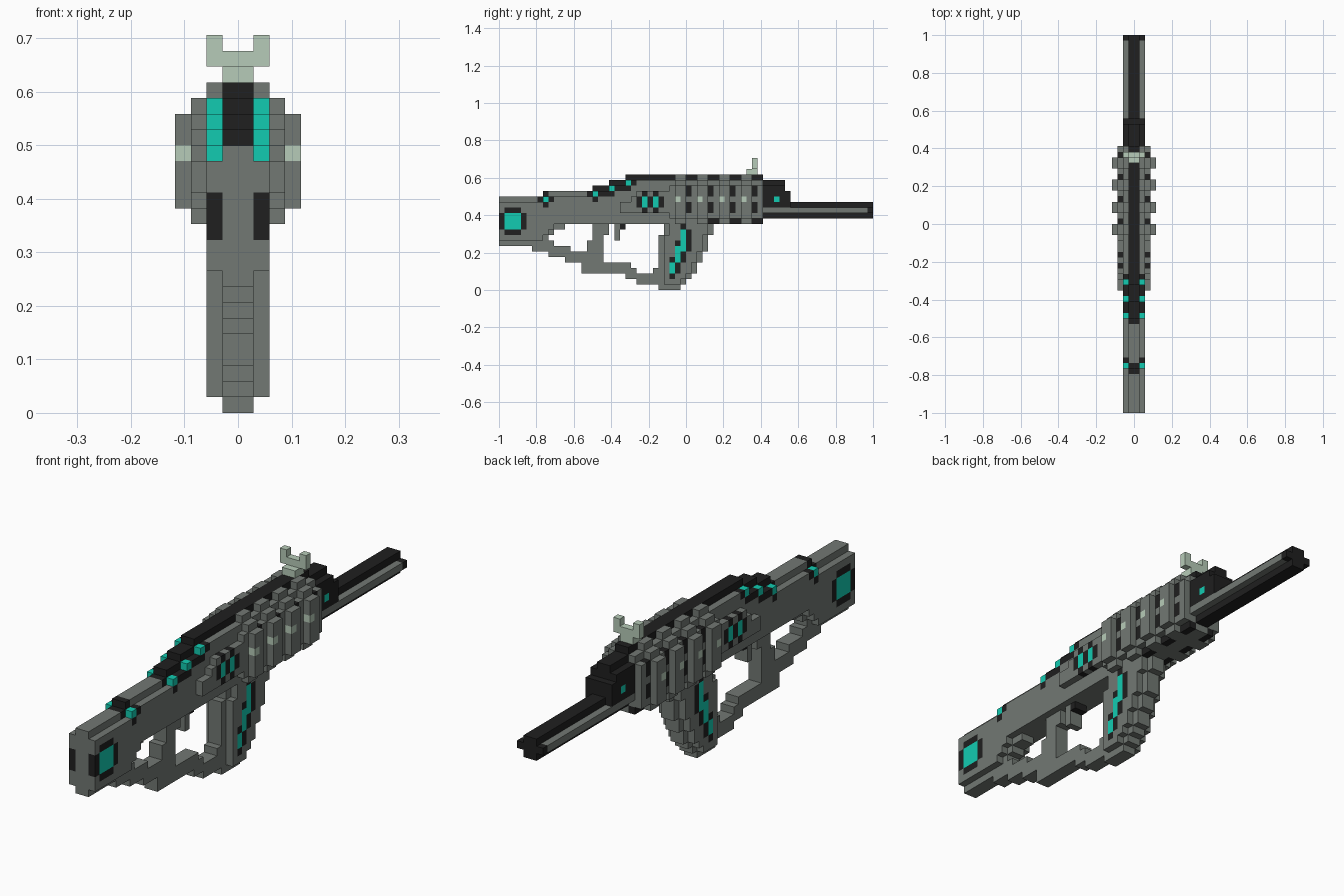
import bpy, bmesh

if "Cube" in bpy.data.objects:
    bpy.data.objects.remove(bpy.data.objects["Cube"])

V = 1 / 34            # one block; y index 0..68 runs back to muzzle, z index from the ground
cells = {}            # (x, y, z) -> [part, colour]

COLOURS = {
    "grey_metal": (0.168, 0.188, 0.172, 1),
    "black_metal": (0.014, 0.014, 0.014, 1),
    "teal_glow": (0.006, 0.60, 0.44, 1),
    "pale_green": (0.47, 0.60, 0.48, 1),
}
G, D, T, L = range(4)
mats = []
for name, col in COLOURS.items():
    m = bpy.data.materials.new(name)
    m.diffuse_color = col
    m.use_nodes = True
    m.node_tree.nodes["Principled BSDF"].inputs["Base Color"].default_value = m.diffuse_color
    mats.append(m)


def block(part, col, hw, y0, y1, z0, z1, inner=0):
    """Fill a mirrored block of half-width hw (hollow inside 'inner')."""
    for a in range(inner, hw):
        for y in range(y0, y1):
            for z in range(z0, z1):
                for x in (a, -1 - a):
                    cells[(x, y, z)] = [part, col]


def paint(col, y0, y1, z0, z1):
    """Colour the outermost blocks on both sides."""
    for y in range(y0, y1):
        for z in range(z0, z1):
            for a in (3, 2, 1, 0):
                if (a, y, z) in cells:
                    cells[(a, y, z)][1] = cells[(-1 - a, y, z)][1] = col
                    break


# stock: wide core with a narrow ridge above and below
for y0, y1, z0, z1 in [(0, 8, 9, 16), (8, 9, 10, 17), (9, 10, 11, 17), (10, 17, 12, 17)]:
    block("stock", G, 2, y0, y1, z0, z1)
block("stock", G, 1, 0, 6, 8, 17)
block("stock", G, 1, 6, 9, 7, 17)
block("stock", G, 1, 9, 10, 10, 17)
block("stock", G, 1, 10, 12, 11, 17)
block("stock", G, 1, 8, 17, 16, 18)

# receiver, stepping up towards the middle
for y0, y1, top in [(17, 20, 18), (20, 23, 19), (23, 48, 20)]:
    block("receiver", G, 2, y0, y1, 12, top)
    block("top_rail", D, 1, y0, y1, top, top + 1)

# lower guard rail and strut
for y0, y1, z0, z1 in [(9, 10, 6, 9), (10, 12, 6, 8), (12, 13, 5, 8), (13, 15, 5, 7),
                       (15, 16, 3, 7), (16, 19, 3, 7), (19, 23, 3, 5), (23, 24, 2, 5),
                       (24, 25, 2, 4), (25, 28, 1, 3), (28, 30, 1, 4),
                       (16, 19, 6, 9), (17, 19, 9, 10), (17, 20, 10, 12)]:
    block("guard_rail", G, 1, y0, y1, z0, z1)

# trigger
block("trigger", G, 1, 21, 22, 9, 12)
block("trigger", D, 1, 22, 23, 11, 12)

# grip: narrow edge around a wide core
for z0, z1, y0, y1 in [(0, 1, 29, 33), (1, 2, 29, 34), (2, 3, 29, 35), (3, 5, 29, 36),
                       (5, 7, 29, 37), (7, 10, 29, 38), (10, 12, 30, 39)]:
    block("grip", G, 1, y0, y1, z0, z1)
    if z0 > 0:
        block("grip", G, 2, y0 + 1, y1 - 1, z0, z1)

# raised side panel
for y0, z1 in [(22, 16), (24, 17), (25, 18)]:
    block("side_panel", G, 3, y0, 31, 14, z1, 2)

# ribbed fore-end
block("fore_end", G, 3, 31, 48, 13, 19, 2)
for y in (32, 36, 40, 44):
    block("rib", G, 2, y, y + 2, 20, 21, 1)
    block("rib", G, 3, y, y + 2, 12, 20, 2)
    block("rib", G, 4, y, y + 2, 13, 19, 3)
    paint(L, y, y + 1, 16, 17)
    paint(D, y + 2, y + 3, 17, 19)
    paint(D, y + 2, y + 3, 14, 16)
    if y > 32:
        paint(D, y + 2, y + 4, 12, 13)

# barrel with grey side strips, dark tip and collar
block("barrel", D, 1, 48, 68, 13, 16)
block("barrel", G, 2, 48, 67, 14, 15, 1)
block("barrel", D, 2, 67, 68, 14, 15, 1)
block("collar", D, 2, 48, 53, 15, 18)
block("collar", D, 1, 48, 52, 18, 20)
block("collar", D, 2, 48, 52, 18, 19)
paint(T, 50, 51, 16, 17)

# forked sight
block("sight", L, 1, 45, 47, 21, 22)
block("sight", L, 2, 46, 47, 22, 23)
block("sight", L, 2, 46, 47, 23, 24, 1)

# stock lamp: dark rim with clipped corners, teal centre
paint(D, 0, 5, 11, 14)
paint(D, 1, 4, 10, 15)
paint(T, 1, 4, 11, 14)

# small round lights along the top
for y, z in [(8, 16), (17, 17), (20, 18), (23, 19)]:
    paint(D, y - 1, y + 2, z, z + 1)
    paint(D, y, y + 1, z - 1, z + 2)
    paint(T, y, y + 1, z, z + 1)
block("stock", D, 1, 7, 10, 16, 17)
block("stock", D, 1, 8, 9, 17, 18)
for y0, y1, z in [(18, 20, 17), (21, 23, 18), (24, 25, 19)]:
    paint(D, y0, y1, z, z + 1)

# twin side lights
paint(D, 25, 30, 15, 17)
paint(D, 26, 27, 14, 18)
paint(D, 28, 29, 14, 18)
for y in (26, 28):
    paint(T, y, y + 1, 15, 17)

# grip inlay
for y, z0, z1 in [(34, 7, 11), (33, 5, 12), (32, 3, 9), (31, 2, 6)]:
    paint(D, y, y + 1, z0, z1)
for y, z0, z1 in [(33, 7, 11), (32, 5, 8), (31, 3, 5)]:
    paint(T, y, y + 1, z0, z1)

# build each part from its exposed block faces
SIDES = []
for ax in range(3):
    for s in (0, 1):
        b, c = (ax + 1) % 3, (ax + 2) % 3
        ring = []
        for u, w in ((0, 0), (1, 0), (1, 1), (0, 1)):
            p = [0, 0, 0]
            p[ax], p[b], p[c] = s, u, w
            ring.append(tuple(p))
        n = [0, 0, 0]
        n[ax] = 2 * s - 1
        SIDES.append((n, ring if s else ring[::-1]))

for part in sorted({p for p, _ in cells.values()}):
    bm = bmesh.new()
    verts = {}
    for (x, y, z), (p, col) in cells.items():
        if p != part:
            continue
        for n, ring in SIDES:
            if (x + n[0], y + n[1], z + n[2]) in cells:
                continue
            vs = []
            for r in ring:
                k = (x + r[0], y + r[1], z + r[2])
                if k not in verts:
                    verts[k] = bm.verts.new((k[0] * V, k[1] * V - 1, k[2] * V))
                vs.append(verts[k])
            bm.faces.new(vs).material_index = col
    me = bpy.data.meshes.new(part)
    for m in mats:
        me.materials.append(m)
    bm.to_mesh(me)
    bm.free()
    bpy.context.collection.objects.link(bpy.data.objects.new(part, me))
